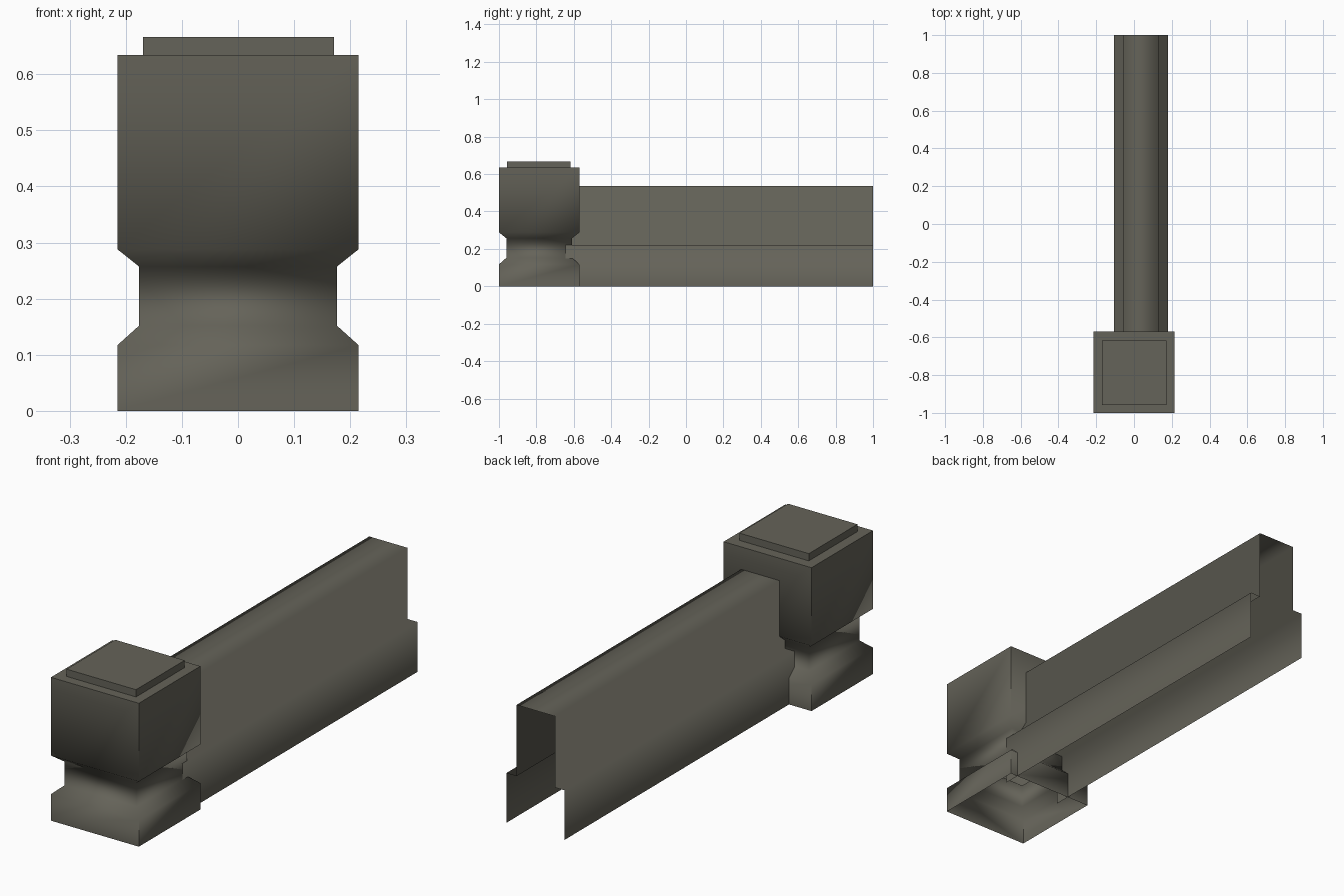
import bpy, bmesh, math

if "Cube" in bpy.data.objects:
    bpy.data.objects.remove(bpy.data.objects["Cube"])

stone = bpy.data.materials.new("dark_stone")
stone.diffuse_color = (0.130, 0.125, 0.100, 1)
stone.use_nodes = True
stone.node_tree.nodes["Principled BSDF"].inputs["Base Color"].default_value = stone.diffuse_color


def make(name, bm, angle):
    bmesh.ops.recalc_face_normals(bm, faces=bm.faces)
    mesh = bpy.data.meshes.new(name)
    bm.to_mesh(mesh)
    bm.free()
    mesh.materials.append(stone)
    ob = bpy.data.objects.new(name, mesh)
    bpy.context.collection.objects.link(ob)
    bpy.ops.object.select_all(action='DESELECT')
    ob.select_set(True)
    bpy.context.view_layer.objects.active = ob
    bpy.ops.object.shade_smooth_by_angle(angle=math.radians(angle))
    return ob


def square_stack(name, profile, cx, cy, angle):
    """Square rings (half width, z) joined upwards, closed on top, open below."""
    bm = bmesh.new()
    rings = [[bm.verts.new((cx + sx * r, cy + sy * r, z))
              for sx, sy in ((-1, -1), (1, -1), (1, 1), (-1, 1))]
             for r, z in profile]
    for a, b in zip(rings, rings[1:]):
        for i in range(4):
            j = (i + 1) % 4
            bm.faces.new((a[i], a[j], b[j], b[i]))
    bm.faces.new(rings[-1])
    return make(name, bm, angle)


# Pillar with a chamfered groove, and its raised cap
square_stack("pillar", [(0.215, 0), (0.215, 0.117), (0.176, 0.152), (0.176, 0.257),
                        (0.215, 0.288), (0.215, 0.634)], 0, -0.785, 60)
square_stack("pillar_cap", [(0.170, 0.630), (0.170, 0.666)], 0.001, -0.787, 30)

# Hollow stepped wall, open at the ends and underneath
section = [(-0.105, 0), (-0.105, 0.22), (-0.058, 0.22), (-0.058, 0.535),
           (0.129, 0.535), (0.129, 0.22), (0.179, 0.22), (0.179, 0)]
bm = bmesh.new()
near, far = [[bm.verts.new((x, y, z)) for x, z in section] for y in (-0.643, 1.0)]
for i in range(len(section) - 1):
    bm.faces.new((near[i], far[i], far[i + 1], near[i + 1]))
make("wall", bm, 100)
# Open shell: make sure the top faces up
wall = bpy.data.objects["wall"].data
if max(wall.polygons, key=lambda p: p.center.z).normal.z < 0:
    wall.flip_normals()
